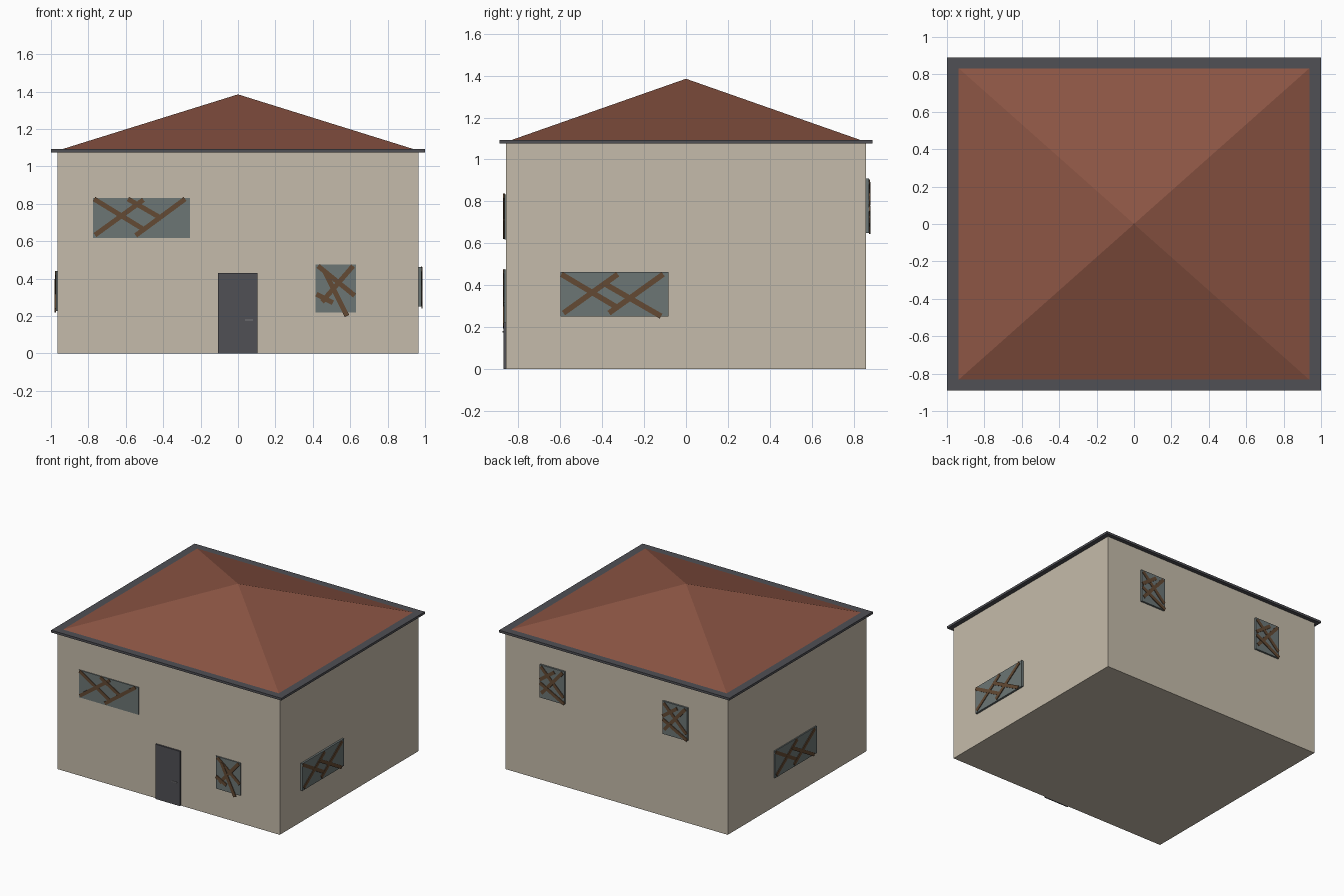
import bpy, bmesh, math
from mathutils import Matrix, Vector

if "Cube" in bpy.data.objects:
    bpy.data.objects.remove(bpy.data.objects["Cube"])

WX, WY, WH = 0.965, 0.86, 1.075      # wall half sizes and height


def material(name, rgb):
    m = bpy.data.materials.new(name)
    m.diffuse_color = (*rgb, 1)
    m.use_nodes = True
    m.node_tree.nodes["Principled BSDF"].inputs["Base Color"].default_value = m.diffuse_color
    return m


BEIGE = material("beige_plaster", (0.56, 0.50, 0.405))
RED = material("red_roof_tile", (0.26, 0.09, 0.057))
GREY = material("dark_grey_trim", (0.079, 0.079, 0.09))
GLASS = material("grey_green_glass", (0.15, 0.18, 0.178))
WOOD = material("brown_wood", (0.125, 0.067, 0.033))
STEEL = material("light_steel", (0.2, 0.2, 0.21))


def finish(name, bm, mat):
    bmesh.ops.recalc_face_normals(bm, faces=bm.faces)
    me = bpy.data.meshes.new(name)
    bm.to_mesh(me)
    bm.free()
    me.materials.append(mat)
    ob = bpy.data.objects.new(name, me)
    bpy.context.collection.objects.link(ob)
    return ob


def box(name, size, matrix, mat):
    bm = bmesh.new()
    bmesh.ops.create_cube(bm, size=1, matrix=matrix @ Matrix.Diagonal((*size, 1)))
    return finish(name, bm, mat)


def wall_frame(angle, distance):
    """Local frame on a wall: x along it, -y outward, z up."""
    r = Matrix.Rotation(angle, 4, 'Z')
    return r @ Matrix.Translation((0, -distance, 0))


FRONT = wall_frame(0, WY)
RIGHT = wall_frame(math.pi / 2, WX)
BACK = wall_frame(math.pi, WY)
LEFT = wall_frame(-math.pi / 2, WX)


def panel(name, wall, u0, u1, z0, z1, depth, mat):
    centre = Matrix.Translation(((u0 + u1) / 2, -depth / 2, (z0 + z1) / 2))
    return box(name, (u1 - u0, depth, z1 - z0), wall @ centre, mat)


def boarded_window(name, wall, u0, u1, z0, z1, depth, boards):
    """Glass panel with nailed boards; board ends are fractions of the panel."""
    panel(name + "_glass", wall, u0, u1, z0, z1, depth, GLASS)
    for i, (a, b, c, d) in enumerate(boards):
        p = Vector((u0 + a * (u1 - u0), 0, z0 + b * (z1 - z0)))
        q = Vector((u0 + c * (u1 - u0), 0, z0 + d * (z1 - z0)))
        way = q - p
        mid = (p + q) / 2
        mid.y = -depth - 0.0008 - 0.0008 * i
        tilt = Matrix.Rotation(-math.atan2(way.z, way.x), 4, 'Y')
        box(f"{name}_board_{i + 1}", (way.length, 0.006, 0.026),
            wall @ Matrix.Translation(mid) @ tilt, WOOD)


# Walls and eaves
box("walls", (2 * WX, 2 * WY, WH), Matrix.Translation((0, 0, WH / 2)), BEIGE)
box("eaves", (2, 1.78, 0.018), Matrix.Translation((0, 0, WH + 0.009)), GREY)

# Pyramid roof
bm = bmesh.new()
base = [bm.verts.new((sx * 0.937, sy * 0.832, 1.093))
        for sx, sy in ((-1, -1), (1, -1), (1, 1), (-1, 1))]
apex = bm.verts.new((0, 0, 1.385))
bm.faces.new(base)
for i in range(4):
    bm.faces.new((base[i], base[(i + 1) % 4], apex))
finish("roof", bm, RED)

# Door and handle
panel("door", FRONT, -0.107, 0.105, 0, 0.43, 0.012, GREY)
panel("door_handle", FRONT, 0.037, 0.08, 0.175, 0.181, 0.016, STEEL)

# Board layouts
wide_a = [(0.01, 0.97, 0.53, 0.2), (0.02, 0.07, 0.52, 0.95),
          (0.44, 0.06, 0.95, 0.97), (0.36, 0.97, 0.71, 0.48)]
wide_b = [(0.01, 0.95, 0.53, 0.2), (0.03, 0.08, 0.53, 0.95),
          (0.45, 0.08, 0.95, 0.95), (0.40, 0.75, 0.93, 0.01)]
small_a = [(0.06, 0.97, 0.97, 0.35), (0.93, 0.97, 0.16, 0.22),
           (0.23, 0.85, 0.78, -0.08), (0.02, 0.38, 0.43, 0.2)]
small_b = [(0.05, 0.95, 0.97, 0.2), (0.93, 0.95, 0.08, 0.15),
           (0.02, 0.45, 1.0, 0.02), (0.02, 0.55, 0.6, 0.9)]

# Windows
boarded_window("front_wide_window", FRONT, -0.775, -0.257, 0.618, 0.832, 0.007, wide_a)
boarded_window("front_small_window", FRONT, 0.415, 0.63, 0.22, 0.475, 0.008, small_a)
boarded_window("right_window", RIGHT, -0.6, -0.083, 0.25, 0.463, 0.015, wide_b)
boarded_window("left_window", LEFT, -0.285, 0.232, 0.228, 0.44, 0.009, wide_b)
for side, u in (("left", 0.407), ("right", -0.66)):
    boarded_window(f"back_{side}_window", BACK, u, u + 0.215, 0.65, 0.908, 0.014, small_b)
